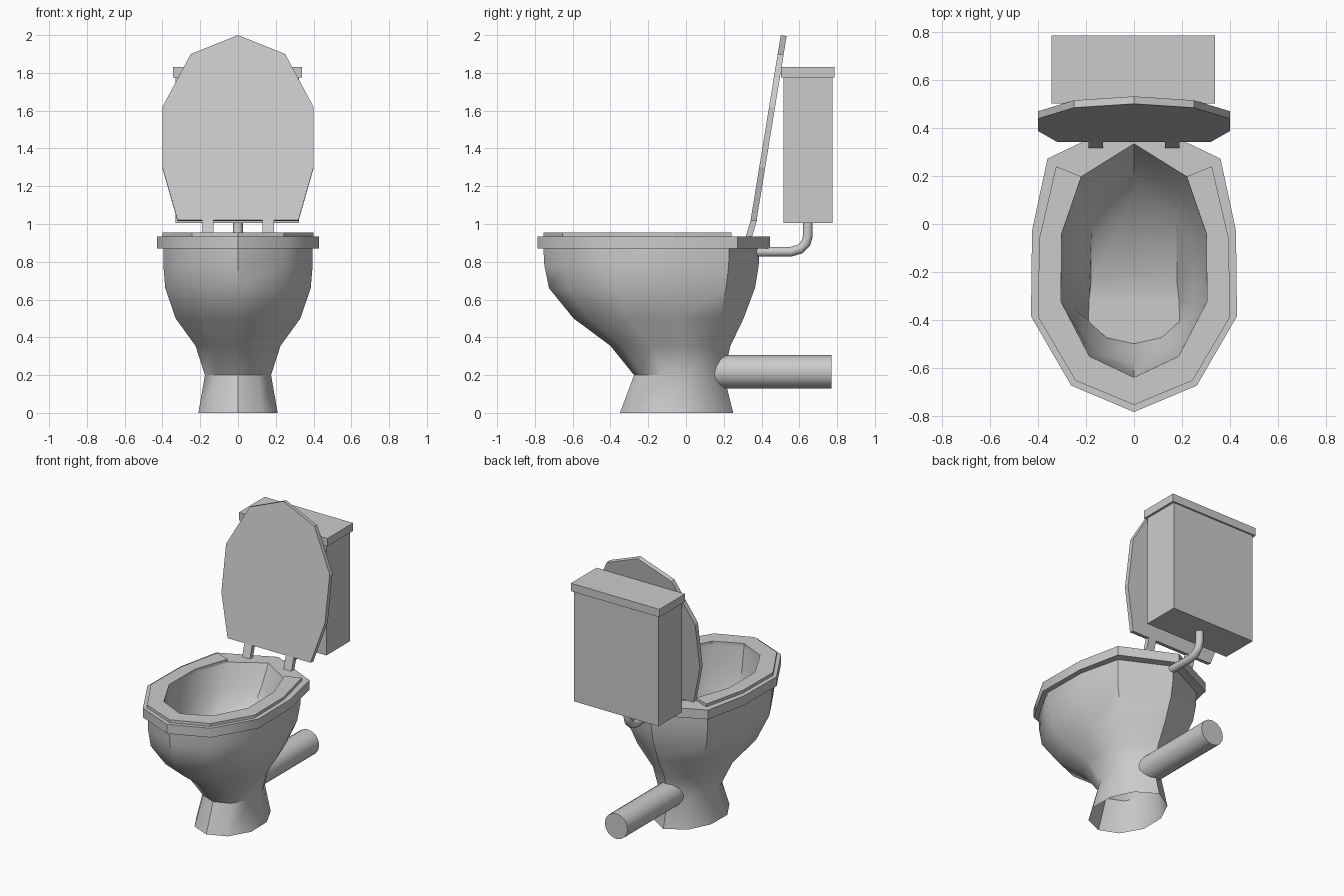
import bpy, bmesh, math
from mathutils import Vector

if "Cube" in bpy.data.objects:
    bpy.data.objects.remove(bpy.data.objects["Cube"])


def finish(name, bm, angle=None):
    bmesh.ops.recalc_face_normals(bm, faces=bm.faces)
    me = bpy.data.meshes.new(name)
    bm.to_mesh(me)
    bm.free()
    ob = bpy.data.objects.new(name, me)
    bpy.context.collection.objects.link(ob)
    if angle:
        bpy.ops.object.select_all(action='DESELECT')
        ob.select_set(True)
        bpy.context.view_layer.objects.active = ob
        bpy.ops.object.shade_smooth_by_angle(angle=math.radians(angle))
    return ob


def prism(name, pts, offset):
    """Flat outline pushed along an offset vector."""
    bm = bmesh.new()
    face = bm.faces.new([bm.verts.new(p) for p in pts])
    res = bmesh.ops.extrude_face_region(bm, geom=[face], use_keep_orig=True)
    moved = [v for v in res["geom"] if isinstance(v, bmesh.types.BMVert)]
    bmesh.ops.translate(bm, verts=moved, vec=offset)
    return finish(name, bm)


def box(name, x0, x1, y0, y1, z0, z1):
    return prism(name, [(x0, y0, z0), (x1, y0, z0), (x1, y1, z0), (x0, y1, z0)],
                 (0, 0, z1 - z0))


def oval(w, front, back, shoulder=0.84):
    """Ten-sided egg outline: half width, front y, back y, width near the back."""
    half = [(0.61, 0.09), (1, 0.325), (0.99, 0.615), (shoulder, 0.86)]
    d = back - front
    right = [(x * w, front + t * d) for x, t in half]
    return ([(0, front)] + right + [(0, back)]
            + [(-x, y) for x, y in reversed(right)])


# bowl: one skin from the foot, over the rim, down to the inner floor
sections = [  # half width, front, back, z, shoulder
    (0.21, -0.35, 0.25, 0.00, 0.65), (0.175, -0.275, 0.20, 0.20, 0.65),
    (0.225, -0.40, 0.235, 0.355, 0.68), (0.33, -0.595, 0.305, 0.50, 0.75),
    (0.385, -0.725, 0.365, 0.66, 0.8), (0.395, -0.75, 0.385, 0.78, 0.82),
    (0.395, -0.755, 0.387, 0.87, 0.82), (0.43, -0.785, 0.445, 0.87, 0.84),
    (0.43, -0.785, 0.445, 0.935, 0.84), (0.305, -0.64, 0.335, 0.935, 0.72),
    (0.29, -0.62, 0.26, 0.80, 0.7), (0.25, -0.58, 0.13, 0.64, 0.7),
    (0.19, -0.50, -0.21, 0.48, 0.95)]
bm = bmesh.new()
rings = [[bm.verts.new((x, y, z)) for x, y in oval(w, f, b, s)]
         for w, f, b, z, s in sections]
for a, b in zip(rings, rings[1:]):
    for i in range(10):
        j = (i + 1) % 10
        bm.faces.new((a[i], a[j], b[j], b[i]))
bm.faces.new(rings[-1])
finish("bowl", bm, 40)

# seat: ring open at the back
outer = oval(0.40, -0.755, 0.37, 0.82)
inner = oval(0.305, -0.64, 0.335, 0.72)
order = [6, 7, 8, 9, 0, 1, 2, 3, 4]
pts = [outer[i] for i in order] + [inner[i] for i in reversed(order)]
for k in (0, 8):
    pts[k] = (math.copysign(0.325, pts[k][0]), 0.24)
prism("seat", [(x, y, 0.935) for x, y in pts], (0, 0, 0.02))

# raised lid and its two hinges
half = [(0.32, 1.02), (0.40, 1.30), (0.40, 1.62), (0.25, 1.90)]
prof = half + [(0, 2.0)] + [(-x, z) for x, z in reversed(half)]
prism("lid", [(x, 0.342 + (z - 1.02) * 0.163, z) for x, z in prof],
      Vector((0, 0.031, -0.005)))
for side, name in ((1, "right_hinge"), (-1, "left_hinge")):
    x = 0.13 * side
    prism(name, [(x, 0.317, 0.935), (x, 0.35, 0.935), (x, 0.376, 1.02), (x, 0.344, 1.025)],
          (0.06 * side, 0, 0))

# tank and its cover
box("tank", -0.33, 0.322, 0.515, 0.775, 1.005, 1.775)
box("tank_cover", -0.345, 0.338, 0.503, 0.787, 1.775, 1.83)


def tube(name, path, r, sides):
    """Round tube along a path in the x = 0 plane."""
    bm = bmesh.new()
    P = [Vector((0, y, z)) for y, z in path]
    loops = []
    for i, p in enumerate(P):
        t = (P[min(i + 1, len(P) - 1)] - P[max(i - 1, 0)]).normalized()
        n = Vector((1, 0, 0)).cross(t)
        loops.append([bm.verts.new(p + r * (Vector((math.cos(a), 0, 0)) + n * math.sin(a)))
                      for a in (2 * math.pi * k / sides for k in range(sides))])
    for a, b in zip(loops, loops[1:]):
        for i in range(sides):
            j = (i + 1) % sides
            bm.faces.new((a[i], a[j], b[j], b[i]))
    bm.faces.new(loops[0])
    bm.faces.new(loops[-1])
    return finish(name, bm, 40)


# waste pipe and flush pipe
tube("waste_pipe", [(0.15, 0.218), (0.77, 0.218)], 0.088, 16)
tube("flush_pipe", [(0.645, 1.01), (0.645, 0.935), (0.634, 0.897), (0.605, 0.868),
                    (0.555, 0.853), (0.36, 0.853)], 0.026, 12)
